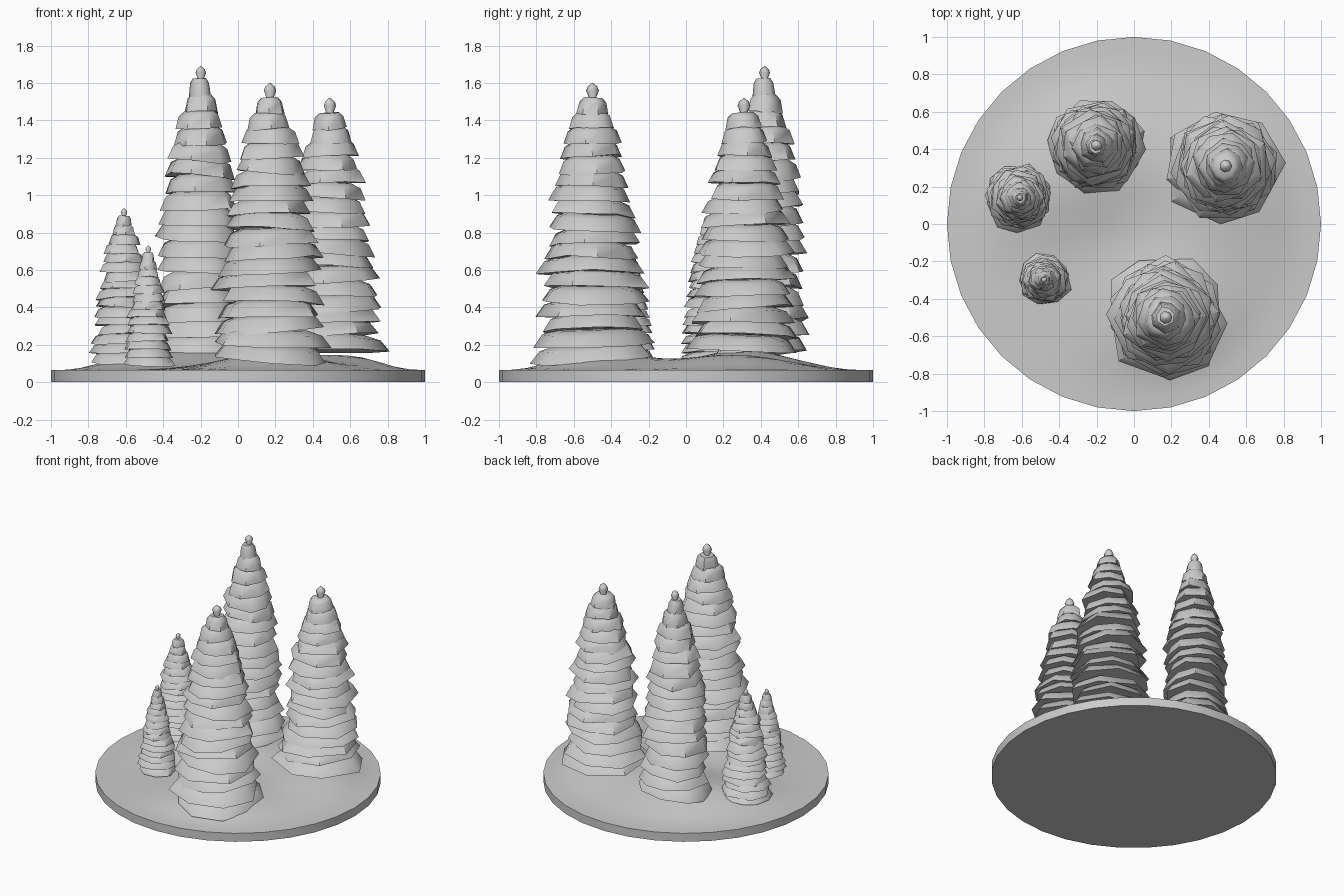
import bpy
import bmesh
import math
import random
from mathutils import Vector, Matrix

cube = bpy.data.objects.get("Cube")
if cube:
    bpy.data.objects.remove(cube, do_unlink=True)

random.seed(7)
TAU = math.tau

grey = bpy.data.materials.new("plain grey")
grey.use_nodes = True
COLOUR = (0.6, 0.6, 0.6, 1)
grey.diffuse_color = COLOUR
grey.node_tree.nodes["Principled BSDF"].inputs["Base Color"].default_value = COLOUR


def finish(bm, name, angle):
    bmesh.ops.recalc_face_normals(bm, faces=bm.faces)
    mesh = bpy.data.meshes.new(name)
    bm.to_mesh(mesh)
    bm.free()
    obj = bpy.data.objects.new(name, mesh)
    bpy.context.collection.objects.link(obj)
    mesh.materials.append(grey)
    bpy.ops.object.select_all(action='DESELECT')
    obj.select_set(True)
    bpy.context.view_layer.objects.active = obj
    bpy.ops.object.shade_smooth_by_angle(angle=math.radians(angle))
    return obj


def loft(bm, rings):
    """Join rings of points into a closed skin with capped ends."""
    loops = [[bm.verts.new(p) for p in ring] for ring in rings]
    n = len(loops[0])
    for low, high in zip(loops, loops[1:]):
        for i in range(n):
            j = (i + 1) % n
            bm.faces.new((low[i], low[j], high[j], high[i]))
    bm.faces.new(loops[0][::-1])
    bm.faces.new(loops[-1])


def sample(values, t):
    """Linear lookup in evenly spaced values."""
    f = max(0, min(t, 1)) * (len(values) - 1)
    i = min(int(f), len(values) - 2)
    return values[i] + (values[i + 1] - values[i]) * (f - i)


# Snowy ground: disc with mounds that fade out at the rim
MOUNDS = [(-0.2, 0.32, 0.1, 0.25), (0.17, -0.45, 0.09, 0.25),
          (0.5, 0.25, 0.08, 0.28), (-0.62, 0.15, 0.04, 0.2)]


def ground_height(x, y):
    fade = min(1, (1 - min(1, math.hypot(x, y))) / 0.3)
    fade = fade * fade * (3 - 2 * fade)
    bump = sum(h * math.exp(-((x - a) ** 2 + (y - b) ** 2) / (2 * s * s))
               for a, b, h, s in MOUNDS)
    return 0.065 + fade * bump


def circle(r, height=None, n=32):
    pts = [(r * math.cos(TAU * i / n), r * math.sin(TAU * i / n)) for i in range(n)]
    return [(x, y, ground_height(x, y) if height is None else height) for x, y in pts]


bm = bmesh.new()
loft(bm, [circle(1, 0)] + [circle(1 - k / 14) for k in range(14)])
finish(bm, "ground_disc", 40)


# Trees: stacked, slightly tilted and uneven skirts with a bud on top
def skirt(bm, centre, radius, step, sides, tilt):
    turn = random.uniform(0, TAU)
    lean = Matrix.Rotation(random.uniform(-tilt, tilt), 3, 'X') @ \
        Matrix.Rotation(random.uniform(-tilt, tilt), 3, 'Y')
    spokes = [(turn + TAU * (i + random.uniform(-0.15, 0.15)) / sides,
               random.uniform(0.94, 1.12), random.uniform(-0.1, 0.1))
              for i in range(sides)]
    rings = []
    for scale, rise in ((0.7, 0.05), (1, 0), (0.84, 0.85), (0.6, 1.15)):
        rings.append([centre + lean @ Vector((
            radius * scale * k * math.cos(a), radius * scale * k * math.sin(a),
            step * (rise + (dz if rise < 0.5 else 0)))) for a, k, dz in spokes])
    loft(bm, rings)


def tree(name, x, y, bottom, top, tiers, bud, radii):
    bm = bmesh.new()
    cap = top - bud * 2.6
    step = (cap - bottom) / tiers
    for t in range(tiers):
        z = bottom + t * step
        r = sample(radii, t / (tiers - 1))
        wobble = r * 0.05
        centre = Vector((x + random.uniform(-wobble, wobble),
                         y + random.uniform(-wobble, wobble), z))
        skirt(bm, centre, r, step, random.choice((7, 8, 9)), 0.07)
    # neck and bud
    profile = ((1.3, -3.6), (0.6, -2.2), (1, -1.15), (0.75, -0.55), (0.1, 0))
    loft(bm, [[(x + bud * s * math.cos(TAU * i / 7),
                y + bud * s * math.sin(TAU * i / 7), top + bud * h)
               for i in range(7)] for s, h in profile])
    finish(bm, name, 48)


tree("tall_back_tree", -0.2, 0.42, 0.16, 1.69, 17, 0.03,
     (0.25, 0.22, 0.22, 0.22, 0.2, 0.19, 0.13, 0.06))
tree("front_tree", 0.17, -0.5, 0.12, 1.6, 18, 0.035,
     (0.32, 0.28, 0.28, 0.25, 0.23, 0.2, 0.16, 0.08))
tree("left_tree", 0.49, 0.31, 0.17, 1.52, 17, 0.035,
     (0.31, 0.26, 0.25, 0.24, 0.22, 0.19, 0.15, 0.09))
tree("medium_right_tree", -0.61, 0.14, 0.11, 0.93, 16, 0.018,
     (0.18, 0.16, 0.15, 0.14, 0.12, 0.09, 0.045))
tree("small_right_tree", -0.48, -0.3, 0.09, 0.73, 14, 0.016,
     (0.135, 0.12, 0.115, 0.105, 0.085, 0.06, 0.035))
